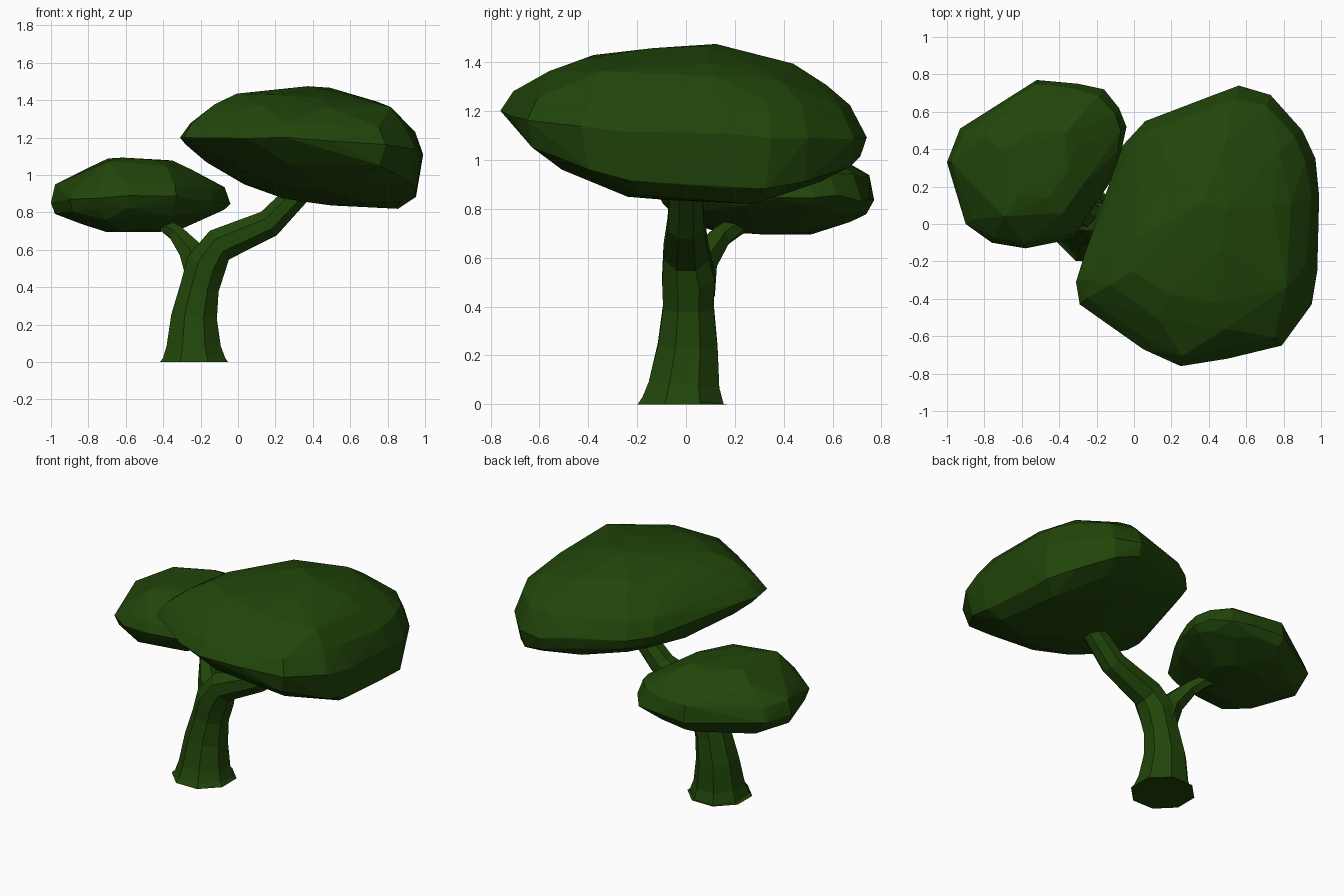
import bpy
import bmesh
import math
import random
from mathutils import Vector

default_cube = bpy.data.objects.get("Cube")
if default_cube:
    bpy.data.objects.remove(default_cube, do_unlink=True)

# One deep green for the whole tree
GREEN = (0.015, 0.06, 0.003, 1.0)
green = bpy.data.materials.new("deep_green")
green.use_nodes = True
green.diffuse_color = GREEN
shader = green.node_tree.nodes["Principled BSDF"]
shader.inputs["Base Color"].default_value = GREEN
shader.inputs["Roughness"].default_value = 0.9


def finish(name, bm):
    """Turn a bmesh into a flat shaded green object."""
    bmesh.ops.recalc_face_normals(bm, faces=bm.faces)
    mesh = bpy.data.meshes.new(name)
    bm.to_mesh(mesh)
    bm.free()
    mesh.materials.append(green)
    obj = bpy.data.objects.new(name, mesh)
    bpy.context.collection.objects.link(obj)
    return obj


def limb(name, path, sides=8):
    """Faceted tapering tube through (x, y, z, radius) stations."""
    bm = bmesh.new()
    centres = [Vector(station[:3]) for station in path]
    rings = []
    for i, centre in enumerate(centres):
        before = centres[max(i - 1, 0)]
        after = centres[min(i + 1, len(centres) - 1)]
        tangent = (after - before).normalized()
        if centre.z == 0:
            tangent = Vector((0, 0, 1))
        across = Vector((0, 1, 0)).cross(tangent).normalized()
        along = tangent.cross(across)
        ring = []
        for k in range(sides):
            angle = math.tau * (k + 0.5) / sides
            offset = across * math.cos(angle) + along * math.sin(angle)
            ring.append(bm.verts.new(centre + offset * path[i][3] * 1.06))
        rings.append(ring)
    for low, high in zip(rings, rings[1:]):
        for k in range(sides):
            n = (k + 1) % sides
            bm.faces.new((low[k], low[n], high[n], high[k]))
    bm.faces.new(rings[0][::-1])
    bm.faces.new(rings[-1])
    return finish(name, bm)


def canopy(name, centre, outline, layers, seed):
    """Rough faceted foliage: the outline is shrunk at several heights
    (scale, height, tilt along x, tilt along y, bow along y) and wrapped
    in a hull."""
    rng = random.Random(seed)
    cx, cy = centre
    bm = bmesh.new()
    for scale, height, tilt_x, tilt_y, bow in layers:
        step = 1 if scale > 0.9 else 2 if scale > 0.4 else 4
        rough = 0.0 if scale == 1 else 0.014
        for x, y in outline[rng.randrange(step)::step]:
            dx, dy = (x - cx) * scale, (y - cy) * scale
            z = height + tilt_x * dx + tilt_y * dy + bow * dy * dy
            bm.verts.new((cx + dx + rng.uniform(-rough, rough),
                          cy + dy + rng.uniform(-rough, rough),
                          z + rng.uniform(-0.012, 0.012)))
    hull = bmesh.ops.convex_hull(bm, input=bm.verts)
    loose = set(hull["geom_interior"]) | set(hull["geom_unused"])
    bmesh.ops.delete(bm, geom=[v for v in loose if isinstance(v, bmesh.types.BMVert)],
                     context="VERTS")
    return finish(name, bm)


# Trunk, bending into the thick branch that carries the large canopy
limb("trunk", [
    (-0.236, -0.015, 0, 0.187),
    (-0.235, -0.012, 0.015, 0.17),
    (-0.237, -0.008, 0.08, 0.148),
    (-0.235, 0.007, 0.24, 0.125),
    (-0.205, 0.01, 0.4, 0.106),
    (-0.17, 0.01, 0.52, 0.11),
    (-0.1, 0, 0.625, 0.094),
    (0.165, 0, 0.74, 0.077),
    (0.34, 0, 0.92, 0.065),
])

# Thin side branch that carries the small canopy
limb("side_branch", [
    (-0.2, 0.03, 0.46, 0.085),
    (-0.25, 0.06, 0.59, 0.068),
    (-0.325, 0.14, 0.685, 0.046),
    (-0.39, 0.21, 0.73, 0.038),
    (-0.48, 0.28, 0.76, 0.035),
], sides=6)

# Large canopy, its underside sloping down to the left
canopy("large_canopy", (0.38, 0), [
    (0.99, 0.15), (0.97, 0.35), (0.9, 0.5), (0.73, 0.69), (0.56, 0.74),
    (0.4, 0.68), (0.06, 0.55), (-0.06, 0.42), (-0.07, 0.25), (-0.15, 0.1),
    (-0.27, -0.18), (-0.31, -0.31), (-0.29, -0.43), (-0.03, -0.58),
    (0.05, -0.67), (0.25, -0.76), (0.5, -0.72), (0.79, -0.65),
    (0.95, -0.43), (0.98, -0.25),
], [
    (0.2, 1.46, 0, 0.1, 0),
    (0.58, 1.402, -0.04, -0.03, 0),
    (0.77, 1.35, -0.03, -0.05, 0),
    (0.92, 1.25, -0.01, -0.03, 0),
    (1, 1.145, -0.06, -0.05, 0),
    (0.95, 1.0, -0.2, -0.07, 0.2),
    (0.8, 0.925, -0.21, -0.06, 0.24),
    (0.55, 0.885, -0.17, -0.03, 0.15),
    (0.2, 0.86, -0.15, -0.05, 0),
], seed=4)

# Small canopy on the right, toward the back
canopy("small_canopy", (-0.53, 0.32), [
    (-1, 0.33), (-0.93, 0.51), (-0.69, 0.62), (-0.52, 0.77), (-0.3, 0.75),
    (-0.16, 0.72), (-0.08, 0.62), (-0.04, 0.52), (-0.07, 0.38),
    (-0.13, 0.22), (-0.25, 0.04), (-0.33, -0.08), (-0.58, -0.13),
    (-0.76, -0.1), (-0.9, 0),
], [
    (0.42, 1.088, -0.07, -0.05, 0),
    (0.68, 1.035, -0.03, -0.09, 0),
    (0.93, 0.94, 0, 0, 0),
    (1, 0.86, 0, -0.05, 0),
    (0.93, 0.805, 0.04, -0.04, 0),
    (0.8, 0.765, 0.07, -0.05, 0),
    (0.45, 0.705, 0.06, -0.03, 0),
    (0.25, 0.695, 0, 0, 0),
], seed=9)
